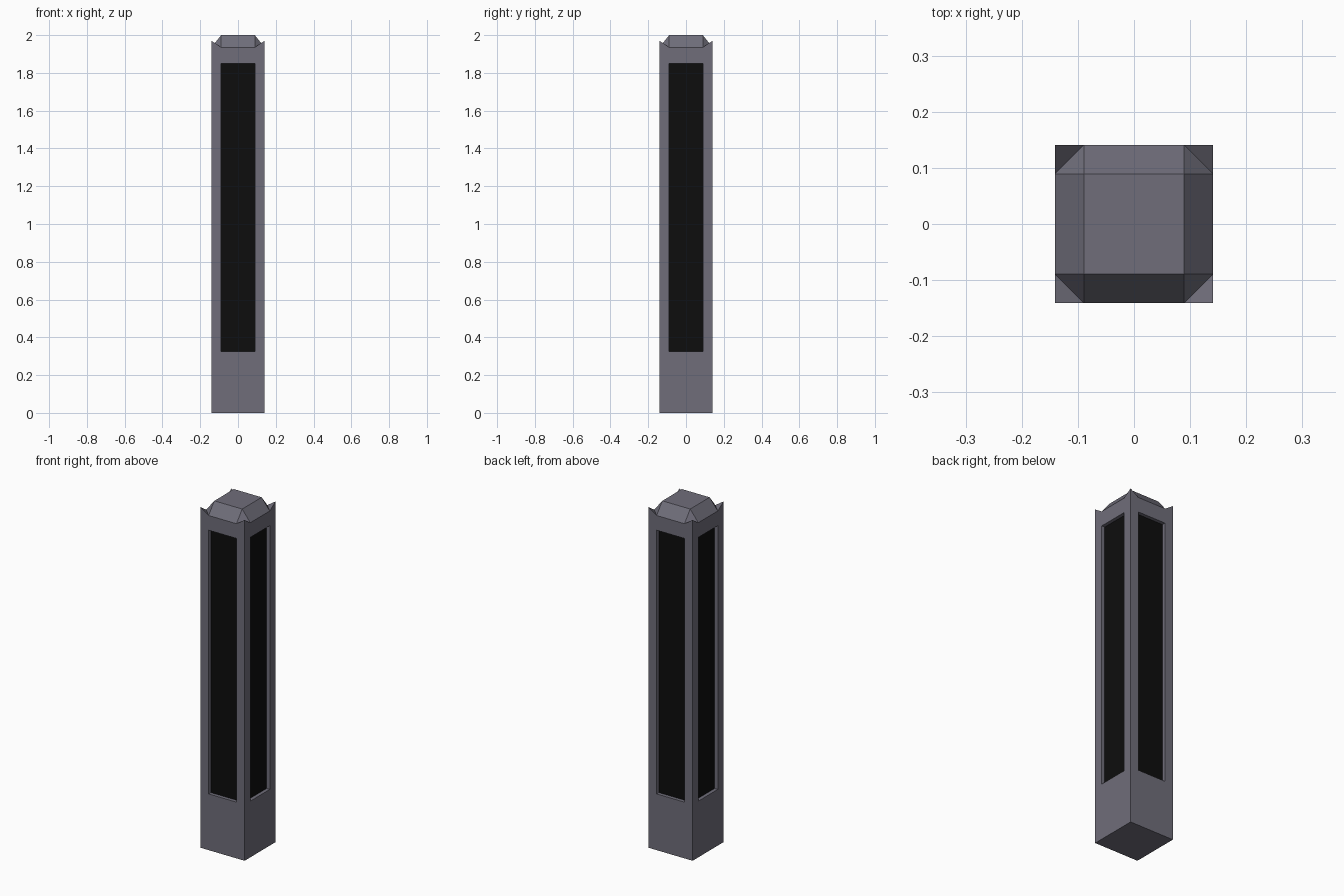
import bpy, bmesh
from math import pi
from mathutils import Matrix, Vector

if "Cube" in bpy.data.objects:
    bpy.data.objects.remove(bpy.data.objects["Cube"])

HALF, IN, DEPTH = 0.141, 0.089, 0.02      # post half width, panel half width, recess depth
Z_LOW, Z_HIGH = 0.325, 1.85               # panel opening
Z_EDGE, Z_CORNER, Z_TOP = 1.935, 1.97, 2.0
STEPS = [-HALF, -IN, IN, HALF]


def material(name, color):
    m = bpy.data.materials.new(name)
    m.diffuse_color = color
    m.use_nodes = True
    m.node_tree.nodes["Principled BSDF"].inputs["Base Color"].default_value = m.diffuse_color
    return m


def add_face(bm, pts, rot=Matrix()):
    return bm.faces.new([bm.verts.new(rot @ Vector(p)) for p in pts])


def finish(bm, name, mat):
    me = bpy.data.meshes.new(name)
    bm.to_mesh(me)
    bm.free()
    me.materials.append(mat)
    ob = bpy.data.objects.new(name, me)
    bpy.context.collection.objects.link(ob)


stone = material("post_grey", (0.16, 0.155, 0.195, 1))
black = material("panel_black", (0.004, 0.004, 0.004, 1))

bm = bmesh.new()
for k, side in enumerate(("front", "right", "back", "left")):
    rot = Matrix.Rotation(k * pi / 2, 4, 'Z')
    # side wall: 3 x 3 cells around the panel opening
    for i in range(3):
        x0, x1 = STEPS[i], STEPS[i + 1]
        tops = [Z_CORNER if abs(x) == HALF else Z_EDGE for x in (x0, x1)]
        rows = [(0, 0), (Z_LOW, Z_LOW), (Z_HIGH, Z_HIGH), tops]
        for j in range(3):
            if (i, j) == (1, 1):
                continue
            (a, b), (c, d) = rows[j], rows[j + 1]
            add_face(bm, [(x0, -HALF, a), (x1, -HALF, b), (x1, -HALF, d), (x0, -HALF, c)], rot)
    # recess walls facing into the opening
    ring = [(-IN, Z_LOW), (IN, Z_LOW), (IN, Z_HIGH), (-IN, Z_HIGH)]
    y0, y1 = -HALF, -HALF + DEPTH
    for (xa, za), (xb, zb) in zip(ring, ring[1:] + ring[:1]):
        add_face(bm, [(xa, y0, za), (xb, y0, zb), (xb, y1, zb), (xa, y1, za)], rot)
    # cap slope and folded corner
    e1, e2 = (IN, -HALF, Z_EDGE), (HALF, -IN, Z_EDGE)
    add_face(bm, [(-IN, -HALF, Z_EDGE), e1, (IN, -IN, Z_TOP), (-IN, -IN, Z_TOP)], rot)
    add_face(bm, [e1, (HALF, -HALF, Z_CORNER), e2], rot)
    add_face(bm, [e1, e2, (IN, -IN, Z_TOP)], rot)
    # dark recessed panel
    pb = bmesh.new()
    add_face(pb, [(x, y1, z) for x, z in ring], rot)
    finish(pb, side + "_panel", black)

# cap plateau and underside
add_face(bm, [(-IN, -IN, Z_TOP), (IN, -IN, Z_TOP), (IN, IN, Z_TOP), (-IN, IN, Z_TOP)])
add_face(bm, [(-HALF, -HALF, 0), (-HALF, HALF, 0), (HALF, HALF, 0), (HALF, -HALF, 0)])
bmesh.ops.remove_doubles(bm, verts=bm.verts, dist=1e-4)
finish(bm, "post", stone)
